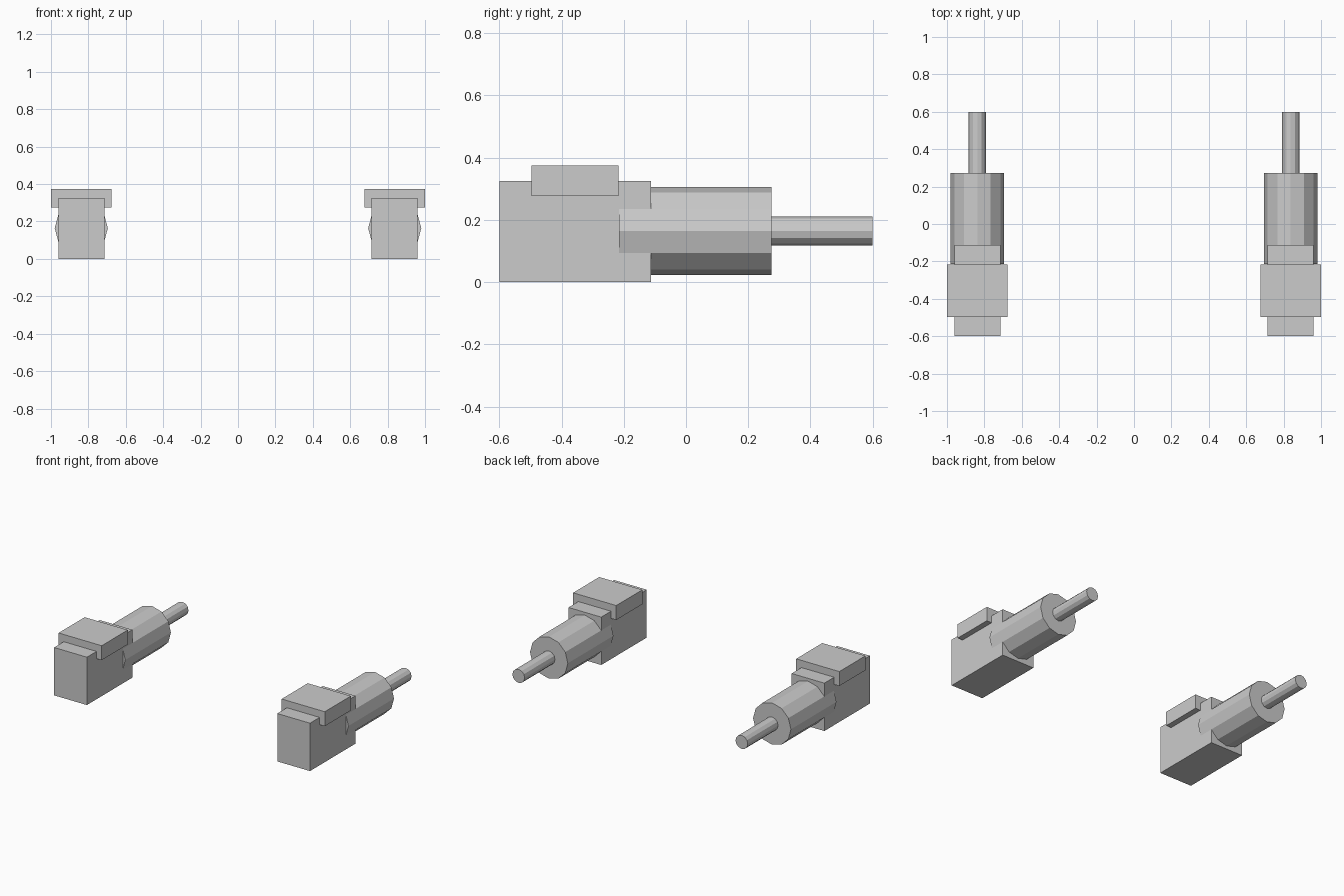
import bpy, math

if "Cube" in bpy.data.objects:
    bpy.data.objects.remove(bpy.data.objects["Cube"])

AXIS_Z = 0.164


def box(name, cx, half_w, y0, y1, z0, z1):
    bpy.ops.mesh.primitive_cube_add(size=1, location=(cx, (y0 + y1) / 2, (z0 + z1) / 2))
    ob = bpy.context.object
    ob.name = name
    ob.scale = (half_w * 2, y1 - y0, z1 - z0)
    bpy.ops.object.transform_apply(location=False, rotation=False, scale=True)


def tube(name, cx, radius, y0, y1):
    bpy.ops.mesh.primitive_cylinder_add(
        vertices=12, radius=radius, depth=y1 - y0,
        location=(cx, (y0 + y1) / 2, AXIS_Z), rotation=(math.pi / 2, 0, 0))
    bpy.context.object.name = name


# Two identical units, one on each side
for side, cx in (("left", -0.838), ("right", 0.838)):
    # Rear block and the wider cap straddling its top
    box(f"block_{side}", cx, 0.123, -0.6, -0.112, 0.0, 0.325)
    box(f"cap_{side}", cx, 0.162, -0.497, -0.217, 0.276, 0.374)
    # Twelve-sided barrel sunk into the block, with a thin rod at its end
    tube(f"barrel_{side}", cx, 0.142, -0.215, 0.274)
    tube(f"rod_{side}", cx, 0.046, 0.26, 0.6)
